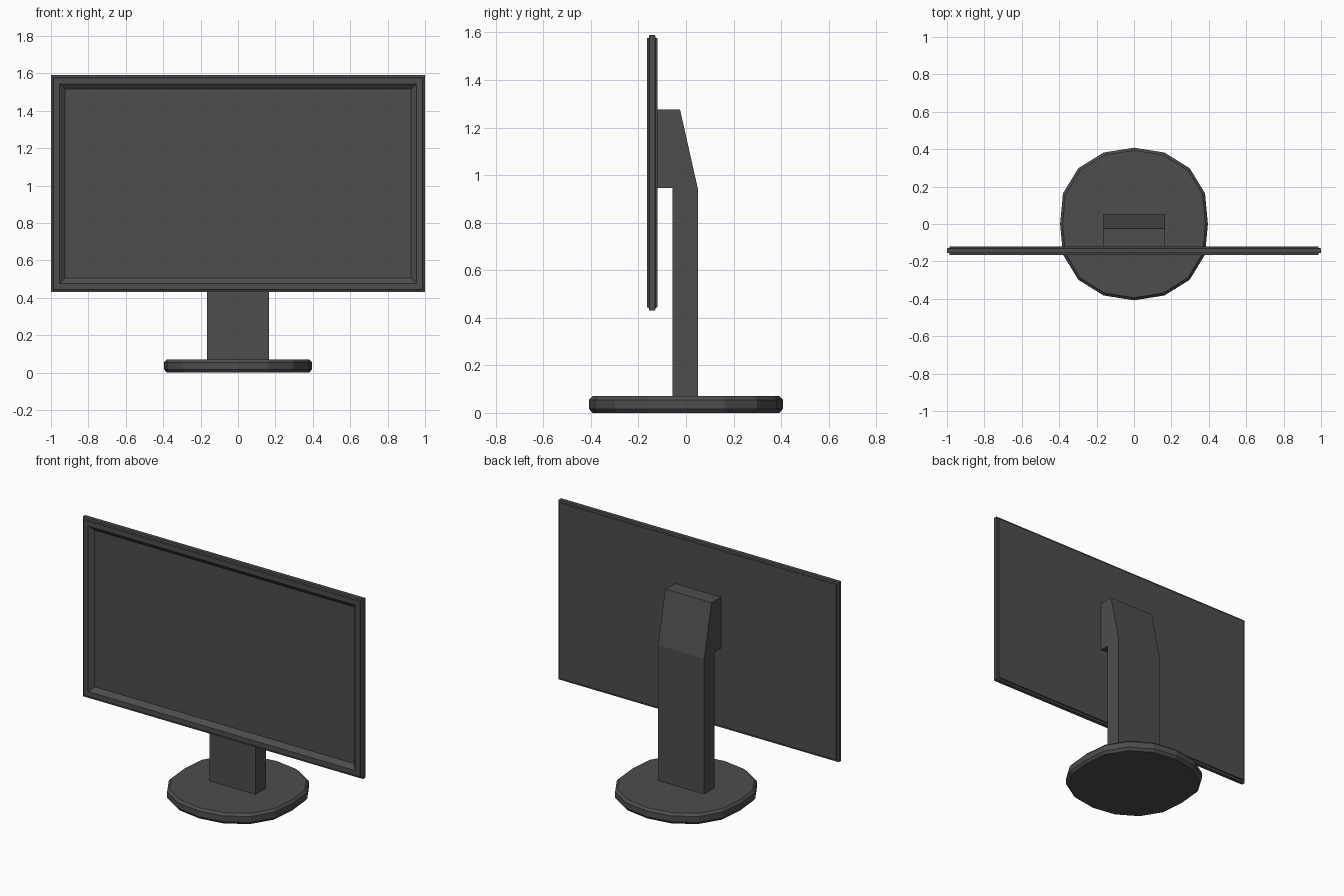
import bpy, bmesh

if "Cube" in bpy.data.objects:
    bpy.data.objects.remove(bpy.data.objects["Cube"])

dark = bpy.data.materials.new("dark_grey")
dark.diffuse_color = (0.075, 0.075, 0.075, 1)
dark.use_nodes = True
dark.node_tree.nodes["Principled BSDF"].inputs["Base Color"].default_value = dark.diffuse_color


def loft(name, rings):
    """Skin a stack of equal-length vertex rings and cap both ends."""
    bm = bmesh.new()
    loops = [[bm.verts.new(p) for p in ring] for ring in rings]
    n = len(loops[0])
    for a, b in zip(loops, loops[1:]):
        for i in range(n):
            j = (i + 1) % n
            bm.faces.new((a[i], a[j], b[j], b[i]))
    bm.faces.new(loops[0])
    bm.faces.new(loops[-1])
    bmesh.ops.recalc_face_normals(bm, faces=bm.faces)
    mesh = bpy.data.meshes.new(name)
    bm.to_mesh(mesh)
    bm.free()
    mesh.materials.append(dark)
    obj = bpy.data.objects.new(name, mesh)
    bpy.context.collection.objects.link(obj)
    return obj


# Base: 16-sided disc with chamfered rims
quarter = [(0.395, 0), (0.38, 0.163), (0.298, 0.298), (0.163, 0.382), (0, 0.408)]
half = quarter + [(-x, y) for x, y in reversed(quarter[:-1])]
outline = half + [(x, -y) for x, y in reversed(half[1:-1])]
levels = [(0, 0.965), (0.017, 1), (0.055, 1), (0.07, 0.965)]
loft("base", [[(x * s, y * s, z) for x, y in outline] for z, s in levels])

# Neck: side profile with a forward-reaching head, extruded across x
profile = [(-0.057, 0.068), (0.05, 0.068), (0.05, 0.943), (-0.025, 1.276),
           (-0.122, 1.276), (-0.122, 0.945), (-0.057, 0.945)]
loft("neck", [[(x, y, z) for y, z in profile] for x in (-0.165, 0.165)])

# Display: chamfered panel with bevelled frame and recessed screen
def rect(inset, y):
    w, h = 1 - inset, 0.58 - inset
    return [(sx * w, y, 1.01 + sz * h) for sx, sz in ((-1, -1), (1, -1), (1, 1), (-1, 1))]

sections = [(0.014, -0.12), (0.012, -0.128), (0, -0.13), (0, -0.154), (0.012, -0.156),
            (0.014, -0.165), (0.046, -0.165), (0.075, -0.14)]
loft("display_panel", [rect(*s) for s in sections])
